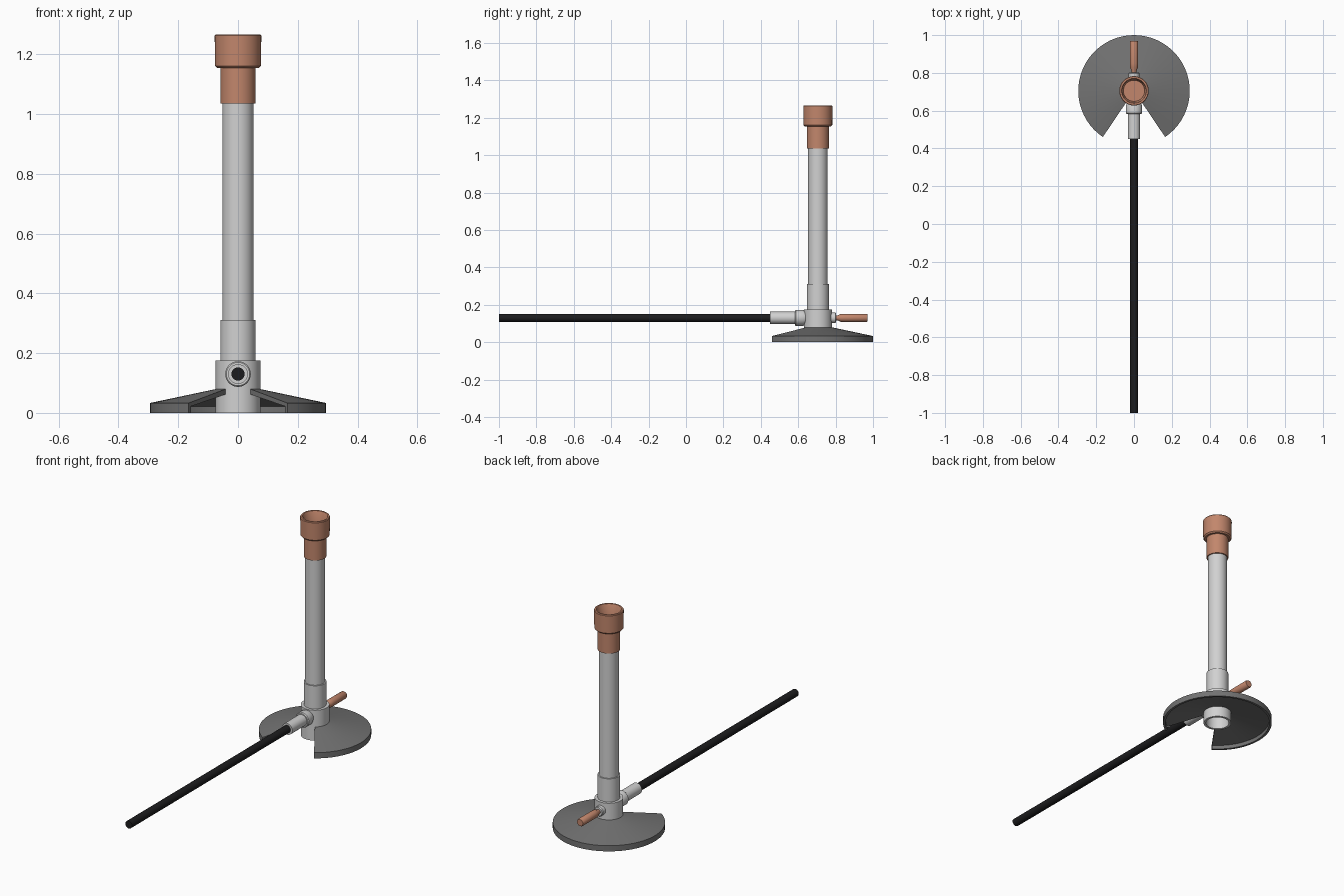
import bpy, bmesh, math

if "Cube" in bpy.data.objects:
    bpy.data.objects.remove(bpy.data.objects["Cube"])

AXIS_Y = 0.705   # burner axis position
PIPE_Z = 0.13    # height of hose and valve


def material(name, rgb):
    m = bpy.data.materials.new(name)
    m.diffuse_color = (*rgb, 1)
    m.use_nodes = True
    m.node_tree.nodes["Principled BSDF"].inputs["Base Color"].default_value = m.diffuse_color
    return m


steel = material("pale_steel", (0.64, 0.64, 0.64))
iron = material("dark_iron", (0.17, 0.17, 0.17))
copper = material("copper", (0.54, 0.24, 0.15))
rubber = material("black_rubber", (0.012, 0.012, 0.013))


def lathe(name, profile, mat, upright=True, gap=0.0, closed=False, n=48):
    """Revolve (radius, position) points; gap is half the opening angle facing -y."""
    bm = bmesh.new()
    start = -math.pi / 2 + gap
    sweep = 2 * math.pi - 2 * gap
    rings = []
    for i in range(n + (1 if gap else 0)):
        a = start + sweep * i / n
        ring = []
        for r, t in profile:
            c, s = r * math.cos(a), r * math.sin(a)
            ring.append(bm.verts.new((c, AXIS_Y + s, t) if upright else (c, t, PIPE_Z + s)))
        rings.append(ring)
    k = len(profile)
    for i in range(n):
        a, b = rings[i], rings[(i + 1) % len(rings)]
        for j in range(k if closed else k - 1):
            q = (j + 1) % k
            bm.faces.new((a[j], b[j], b[q], a[q]))
    if gap:                       # cut faces of a sector
        bm.faces.new(rings[0])
        bm.faces.new(rings[-1])
    elif not closed:              # flat end discs
        bm.faces.new([r[0] for r in rings])
        bm.faces.new([r[-1] for r in rings])
    bmesh.ops.recalc_face_normals(bm, faces=bm.faces)
    me = bpy.data.meshes.new(name)
    bm.to_mesh(me)
    bm.free()
    me.materials.append(mat)
    ob = bpy.data.objects.new(name, me)
    bpy.context.collection.objects.link(ob)
    bpy.ops.object.select_all(action='DESELECT')
    ob.select_set(True)
    bpy.context.view_layer.objects.active = ob
    bpy.ops.object.shade_smooth_by_angle(angle=math.radians(35))
    return ob


# Hollow conical foot with a front notch
lathe("base", [(0.295, 0), (0.295, 0.033), (0.073, 0.08), (0.073, 0.062),
               (0.282, 0.022), (0.282, 0)], iron, gap=math.radians(34), closed=True)

# Hollow hub and stepped burner tube
lathe("hub", [(0.075, 0), (0.075, 0.176), (0.055, 0.176), (0.055, 0.165),
              (0.062, 0.165), (0.062, 0)], steel, closed=True)
lathe("lower_collar", [(0.059, 0.165), (0.059, 0.31)], steel)
lathe("burner_tube", [(0.052, 0.30), (0.052, 1.04)], steel)

# Copper sleeve and open cup
lathe("sleeve", [(0.059, 1.035), (0.059, 1.157)], copper)
lathe("cup", [(0.070, 1.154), (0.077, 1.161), (0.078, 1.262), (0.075, 1.266),
              (0.066, 1.266), (0.063, 1.262), (0.056, 1.17)], copper)

# Hose with its connector
lathe("hose", [(0.022, -1.0), (0.022, 0.46)], rubber, upright=False, n=24)
lathe("hose_connector", [(0.033, 0.45), (0.033, 0.60)], steel, upright=False, n=32)
lathe("connector_flange", [(0.039, 0.583), (0.043, 0.588), (0.043, 0.625), (0.034, 0.645)],
      steel, upright=False, n=32)

# Gas valve at the back
lathe("valve_collar", [(0.028, 0.765), (0.028, 0.798), (0.024, 0.803)], steel,
      upright=False, n=32)
lathe("valve_handle", [(0.014, 0.79), (0.013, 0.81), (0.021, 0.828), (0.022, 0.85),
                       (0.022, 0.965), (0.019, 0.97)], copper, upright=False, n=32)
